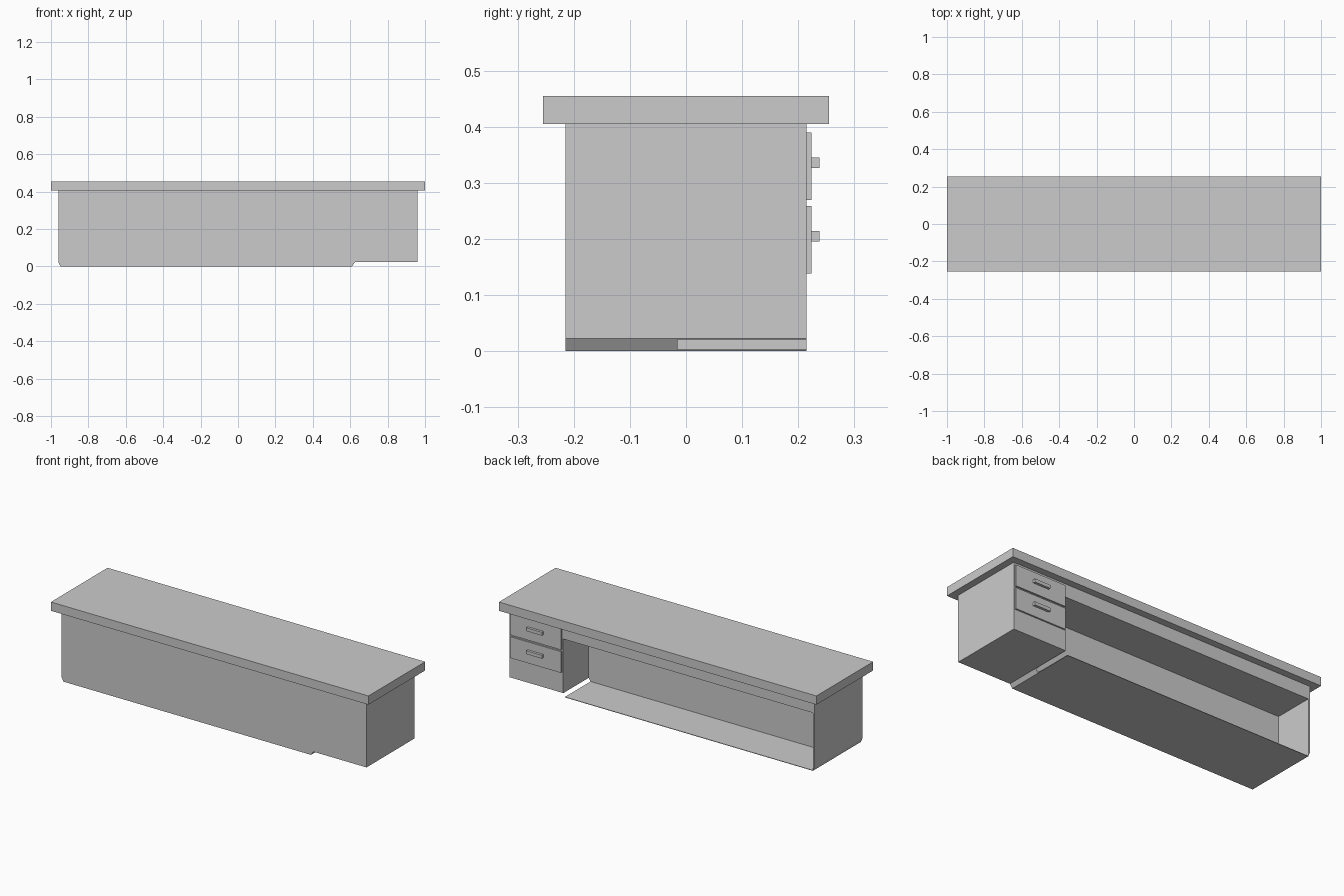
import bpy, bmesh

if "Cube" in bpy.data.objects:
    bpy.data.objects.remove(bpy.data.objects["Cube"])


def extrude_profile(name, points, y0, y1):
    """Solid made by sweeping an x-z outline from y0 to y1."""
    bm = bmesh.new()
    face = bm.faces.new([bm.verts.new((x, y0, z)) for x, z in points])
    swept = bmesh.ops.extrude_face_region(bm, geom=[face])
    new_verts = [g for g in swept["geom"] if isinstance(g, bmesh.types.BMVert)]
    bmesh.ops.translate(bm, verts=new_verts, vec=(0, y1 - y0, 0))
    bmesh.ops.recalc_face_normals(bm, faces=bm.faces)
    mesh = bpy.data.meshes.new(name)
    bm.to_mesh(mesh)
    bm.free()
    obj = bpy.data.objects.new(name, mesh)
    bpy.context.collection.objects.link(obj)
    return obj


def box(name, x0, x1, y0, y1, z0, z1):
    return extrude_profile(name, [(x0, z0), (x1, z0), (x1, z1), (x0, z1)], y0, y1)


# Counter top
box("counter_top", -1.0, 1.0, -0.255, 0.255, 0.405, 0.455)

# Body with the lower base slab under the open bay
body = extrude_profile("counter_body", [
    (-0.96, 0.405), (-0.96, 0.022), (-0.95, 0.0), (0.61, 0.0),
    (0.625, 0.022), (0.96, 0.022), (0.96, 0.405)], -0.215, 0.215)

# Open bay cut into the back, leaving floor, end wall and apron
cutter = box("bay_cutter", -0.951, 0.624, -0.015, 0.3, 0.003, 0.33)
cutter.hide_render = True
cut = body.modifiers.new("open_bay", 'BOOLEAN')
cut.operation = 'DIFFERENCE'
cut.solver = 'EXACT'
cut.object = cutter
bpy.context.view_layer.objects.active = body
bpy.ops.object.modifier_apply(modifier=cut.name)
bpy.data.objects.remove(cutter)

# Drawer fronts with bar handles
for label, z in (("lower", 0.138), ("upper", 0.269)):
    box(label + "_drawer_front", 0.632, 0.953, 0.215, 0.224, z, z + 0.121)
    box(label + "_drawer_handle", 0.742, 0.842, 0.224, 0.238, z + 0.057, z + 0.076)
